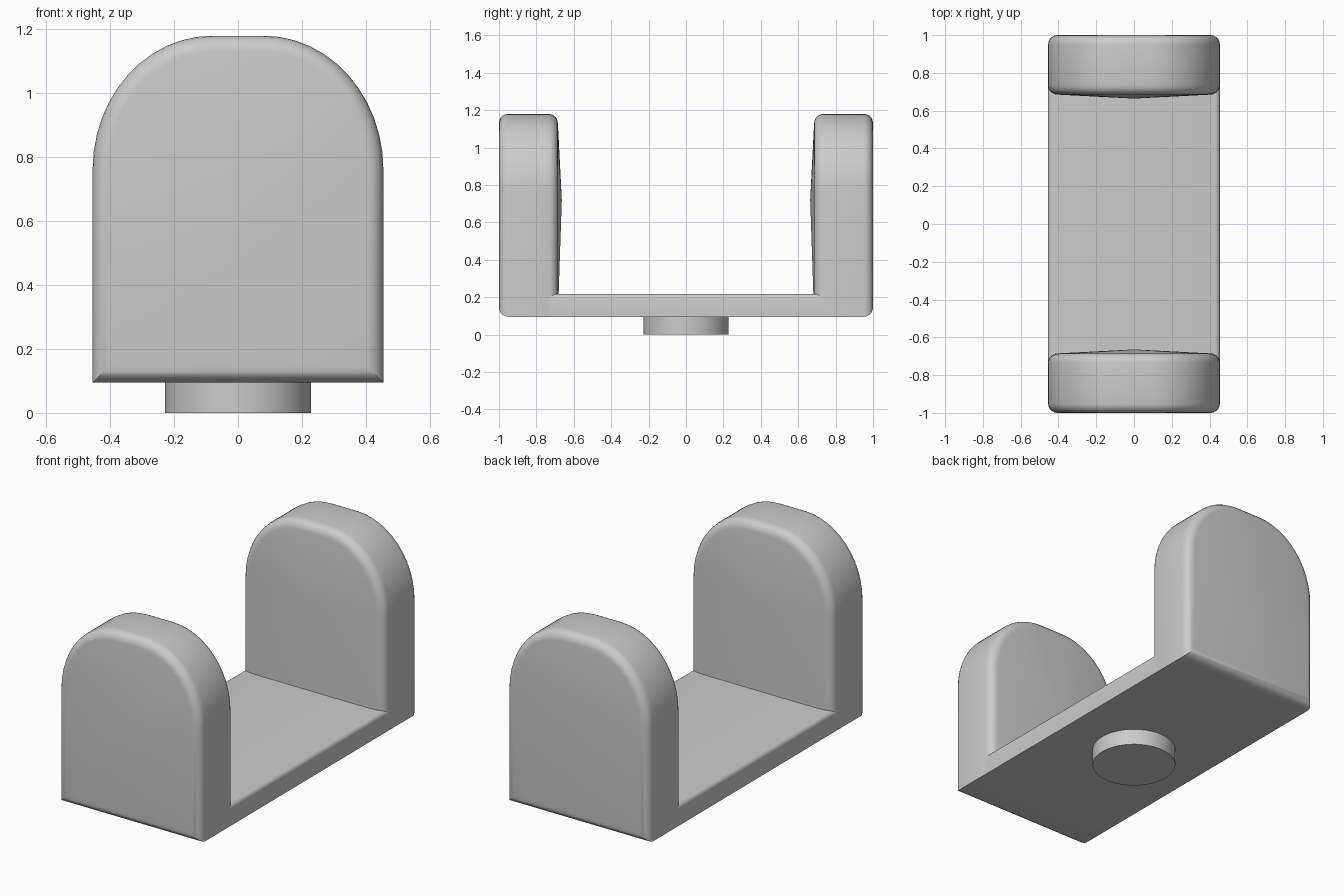
import bpy
import bmesh
from math import sin, cos, pi, radians

cube = bpy.data.objects.get("Cube")
if cube:
    bpy.data.objects.remove(cube, do_unlink=True)

HALF_W, BOTTOM, TOP = 0.455, 0.095, 1.18
FLOOR, SHOULDER, CROWN = 0.218, 0.76, 0.08
BEVEL = 0.05

grey = bpy.data.materials.new("light grey")
grey.use_nodes = True
color = (0.6, 0.6, 0.6, 1)
grey.diffuse_color = color
grey.node_tree.nodes["Principled BSDF"].inputs["Base Color"].default_value = color


def loft(name, rings, pole=None):
    """Skin matching closed rings; cap the first, close the last with a cap or a pole."""
    bm = bmesh.new()
    loops = [[bm.verts.new(p) for p in ring] for ring in rings]
    n = len(loops[0])
    for a, b in zip(loops, loops[1:]):
        for i in range(n):
            j = (i + 1) % n
            bm.faces.new((a[i], a[j], b[j], b[i]))
    bm.faces.new(loops[0])
    if pole:
        tip = bm.verts.new(pole)
        for i in range(n):
            bm.faces.new((loops[-1][i], loops[-1][(i + 1) % n], tip))
    else:
        bm.faces.new(loops[-1])
    bmesh.ops.recalc_face_normals(bm, faces=bm.faces)
    mesh = bpy.data.meshes.new(name)
    bm.to_mesh(mesh)
    bm.free()
    mesh.materials.append(grey)
    obj = bpy.data.objects.new(name, mesh)
    bpy.context.collection.objects.link(obj)
    bpy.ops.object.select_all(action="DESELECT")
    obj.select_set(True)
    bpy.context.view_layer.objects.active = obj
    bpy.ops.object.shade_smooth_by_angle(angle=radians(30))
    return obj


def arch(inset, low, y, steps=12):
    """Upright outline with a rounded top, shrunk by inset, at depth y."""
    half = [(HALF_W - inset, low)]
    for i in range(steps + 1):
        a = pi / 2 * i / steps
        half.append((CROWN + (HALF_W - CROWN - inset) * cos(a),
                     SHOULDER + (TOP - SHOULDER - inset) * sin(a)))
    return [(x, y, z) for x, z in half] + [(-x, y, z) for x, z in reversed(half)]


# End walls: rounded rims, slightly domed inner face
def wall(name, side):
    arc = [pi / 2 * i / 5 for i in range(6)]
    rings = []
    for a in arc:
        d = BEVEL * (1 - sin(a))
        rings.append(arch(d, BOTTOM + d, side * (1 - BEVEL * (1 - cos(a)))))
    inner = 0.685
    for a in reversed(arc):
        d = BEVEL * (1 - sin(a))
        rings.append(arch(d, BOTTOM, side * (inner + BEVEL * (1 - cos(a)))))
    return loft(name, rings, (0, side * 0.664, 0.72))


wall("front_wall", -1)
wall("back_wall", 1)

# Base plate with softened upper long edges
r = 0.025
edge = [(HALF_W, BOTTOM)]
for i in range(5):
    a = pi / 2 * i / 4
    edge.append((HALF_W - r + r * cos(a), FLOOR - r + r * sin(a)))
section = edge + [(-x, z) for x, z in reversed(edge)]
loft("base_plate", [[(x, y, z) for x, z in section] for y in (-0.735, 0.735)])

# Round foot underneath
loft("round_foot", [[(0.228 * cos(2 * pi * i / 48), 0.228 * sin(2 * pi * i / 48), z)
                     for i in range(48)] for z in (0, BOTTOM + 0.01)])
